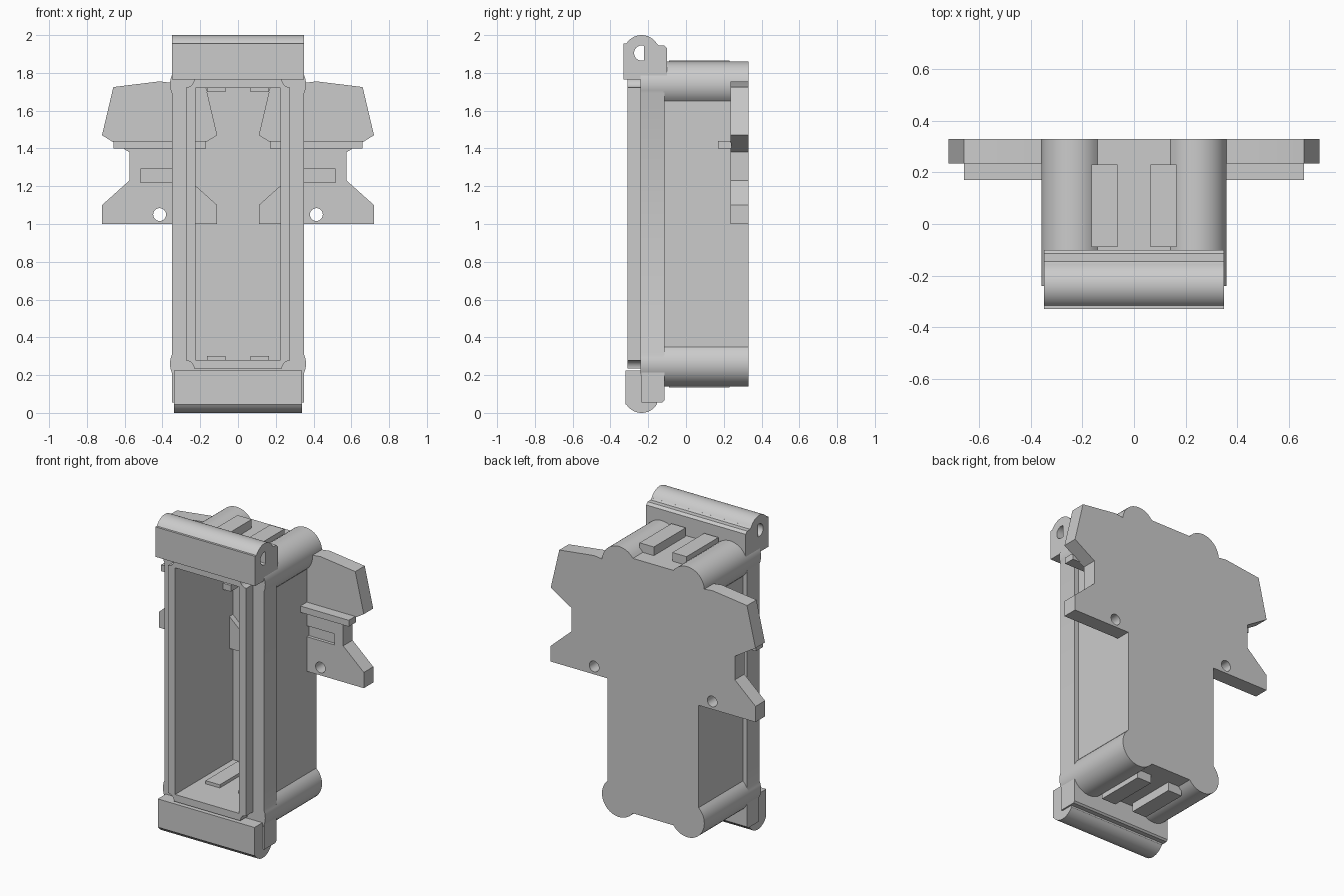
import bpy, bmesh
from math import sin, cos, asin, acos, pi, radians

if "Cube" in bpy.data.objects:
    bpy.data.objects.remove(bpy.data.objects["Cube"])


def arc(cx, cy, r, a0, a1, n=14):
    return [(cx + r * cos(a0 + (a1 - a0) * i / n), cy + r * sin(a0 + (a1 - a0) * i / n))
            for i in range(n + 1)]


def prism(name, pts, a, b, axis='Y'):
    """Extrude an xz profile along y, or a yz profile along x."""
    place = (lambda p, d: (p[0], d, p[1])) if axis == 'Y' else (lambda p, d: (d, p[0], p[1]))
    bm = bmesh.new()
    lo = [bm.verts.new(place(p, a)) for p in pts]
    hi = [bm.verts.new(place(p, b)) for p in pts]
    bm.faces.new(lo)
    bm.faces.new(hi[::-1])
    n = len(pts)
    for i in range(n):
        j = (i + 1) % n
        bm.faces.new((lo[i], hi[i], hi[j], lo[j]))
    bmesh.ops.recalc_face_normals(bm, faces=bm.faces)
    me = bpy.data.meshes.new(name)
    bm.to_mesh(me)
    bm.free()
    ob = bpy.data.objects.new(name, me)
    bpy.context.collection.objects.link(ob)
    return ob


def rect(x0, x1, z0, z1):
    return [(x0, z0), (x1, z0), (x1, z1), (x0, z1)]


def cut(ob, *cutters):
    """Subtract the cutters, bake the result and remove them."""
    for c in cutters:
        c.hide_render = True
        m = ob.modifiers.new("cut", 'BOOLEAN')
        m.operation, m.solver, m.object = 'DIFFERENCE', 'EXACT', c
    dg = bpy.context.evaluated_depsgraph_get()
    me = bpy.data.meshes.new_from_object(ob.evaluated_get(dg))
    ob.modifiers.clear()
    ob.data = me
    for c in cutters:
        bpy.data.objects.remove(c)


def four_way(quarter):
    """Mirror a top-right corner outline (counter-clockwise) into all four corners."""
    top_left = [(-x, z) for x, z in reversed(quarter)]
    half = quarter + top_left
    return half + [(x, 2 - z) for x, z in reversed(half)]


def lobed(wall, saddle):
    """Housing outline with a round lobe at each corner."""
    r, cx, cz = 0.12, 0.24, 1.74
    return four_way(arc(cx, cz, r, -acos((wall - cx) / r), pi - asin((saddle - cz) / r), 20))


def cavity(y1):
    return prism("cavity_cutter", rect(-0.225, 0.225, 0.28, 1.72), -0.5, y1)


# Housing: recessed lobed shell, fuller front collar, raised rim with scooped corners
body = prism("housing_body", lobed(0.32, 1.81), -0.12, 0.33)
cut(body, cavity(0.27))
collar = prism("front_collar", lobed(0.35, 1.81), -0.24, -0.115)
cut(collar, cavity(0.5))
rim = prism("front_rim", four_way(arc(0.275, 1.765, 0.042, -pi / 2, -pi, 8)), -0.31, -0.235)
cut(rim, cavity(0.5))

# Ribs running through the top and bottom walls
for side in (-1, 1):
    x0, x1 = sorted((side * 0.065, side * 0.165))
    prism("top_rib", rect(x0, x1, 1.70, 1.865), -0.09, 0.23)
    prism("bottom_rib", rect(x0, x1, 0.135, 0.30), -0.09, 0.23)

# Mounting wings with ledge, screw hole and shallow pocket
half_wing = [(0.415, 1.0), (0.72, 1.0), (0.72, 1.10), (0.575, 1.23), (0.575, 1.38),
             (0.72, 1.47), (0.66, 1.725), (0.415, 1.755)]
wing_pts = half_wing + [(0.83 - x, z) for x, z in reversed(half_wing[1:-1])]
for side in (-1, 1):
    def flip(pts):
        return [(side * x, z) for x, z in pts]
    wing = prism("mounting_wing", flip(wing_pts), 0.235, 0.33)
    cut(wing,
        prism("hole_cutter", flip(arc(0.415, 1.05, 0.034, 0, 2 * pi, 24)[:-1]), 0.1, 0.5),
        prism("pocket_cutter", flip(rect(0.315, 0.515, 1.22, 1.29)), 0.1, 0.255))
    # matching hole where the wing meets nothing else stays open
    prism("wing_ledge", flip(rect(0.17, 0.66, 1.40, 1.44)), 0.17, 0.24)

# Top hinge bar with D-shaped bore
dome = asin(0.05 / 0.095)
top_pts = ([(-0.33, 1.765), (-0.10, 1.765), (-0.10, 1.93), (-0.115, 1.945), (-0.145, 1.945), (-0.154, 1.955)]
           + arc(-0.235, 1.905, 0.095, dome, pi - dome) + [(-0.33, 1.955)])
top_bar = prism("top_hinge_bar", top_pts, -0.35, 0.35, 'X')
cut(top_bar, prism("bore_cutter", arc(-0.235, 1.905, 0.04, radians(70), radians(290), 20), -1, 1, 'X'))

# Bottom bar: rounded front part and slightly wider rear lip
bottom_pts = ([(-0.32, 0.225), (-0.32, 0.045)]
              + arc(-0.235, 0.095, 0.095, pi + dome, 2 * pi - dome) + [(-0.15, 0.225)])
prism("bottom_bar", bottom_pts, -0.34, 0.34, 'X')
prism("bottom_lip", [(-0.235, 0.225), (-0.235, 0.055), (-0.125, 0.055), (-0.115, 0.065), (-0.115, 0.225)],
      -0.35, 0.35, 'X')

# Smooth curved faces, keep hard edges
bpy.ops.object.select_all(action='SELECT')
bpy.context.view_layer.objects.active = body
bpy.ops.object.shade_smooth_by_angle(angle=radians(25))
